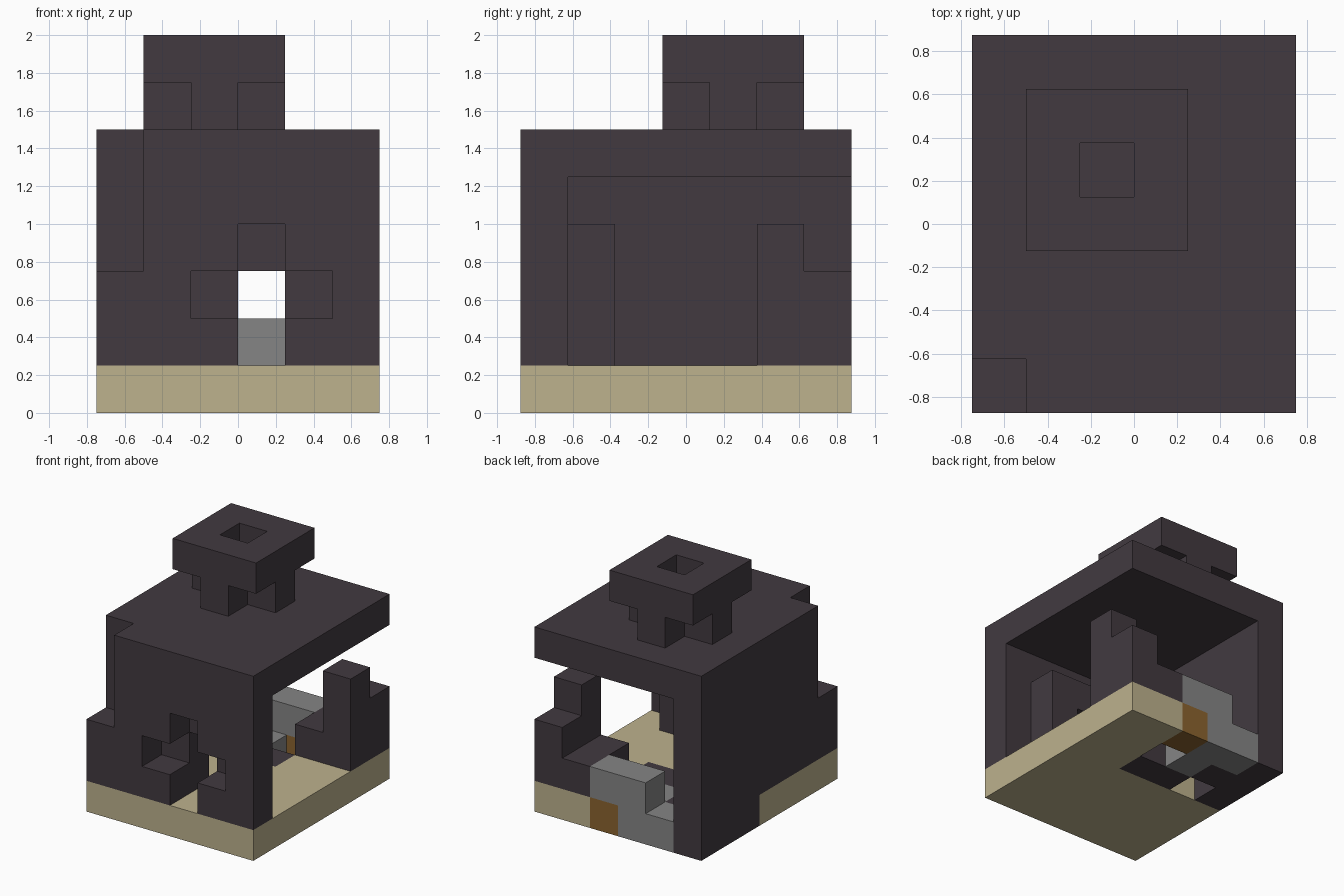
import bpy, bmesh
from itertools import product
from mathutils import Vector

cube = bpy.data.objects.get("Cube")
if cube:
    bpy.data.objects.remove(cube, do_unlink=True)

UNIT = 0.25
ORIGIN = Vector((-0.75, -0.875, 0))


def material(name, rgb):
    m = bpy.data.materials.new(name)
    m.use_nodes = True
    m.diffuse_color = (*rgb, 1)
    bsdf = next(n for n in m.node_tree.nodes if n.type == 'BSDF_PRINCIPLED')
    bsdf.inputs["Base Color"].default_value = (*rgb, 1)
    bsdf.inputs["Roughness"].default_value = 0.9
    return m


dark = material("dark_stone", (0.054, 0.042, 0.051))
sand = material("sand", (0.51, 0.445, 0.27))
grey = material("grey_stone", (0.235, 0.235, 0.235))
brown = material("brown_earth", (0.258, 0.127, 0.028))


def cells(boxes):
    """Unit cells inside boxes given as inclusive x, y, z ranges."""
    return {c for b in boxes
            for c in product(*(range(lo, hi + 1) for lo, hi in b))}


def blocks(name, mat, add, cut=()):
    """One clean block-built object: boxes added, boxes cut away."""
    solid = cells(add) - cells(cut)
    bm = bmesh.new()
    for cell in solid:
        for axis, side in product(range(3), (0, 1)):
            near = list(cell)
            near[axis] += 2 * side - 1
            if tuple(near) in solid:
                continue
            u, v = (axis + 1) % 3, (axis + 2) % 3
            ring = []
            for du, dv in ((0, 0), (1, 0), (1, 1), (0, 1)):
                p = Vector(cell)
                p[axis] += side
                p[u] += du
                p[v] += dv
                ring.append(bm.verts.new(ORIGIN + p * UNIT))
            bm.faces.new(ring if side else ring[::-1])
    bmesh.ops.remove_doubles(bm, verts=bm.verts, dist=0.001)
    bmesh.ops.dissolve_limit(bm, angle_limit=0.01, verts=bm.verts, edges=bm.edges)
    mesh = bpy.data.meshes.new(name)
    bm.to_mesh(mesh)
    bm.free()
    mesh.materials.append(mat)
    obj = bpy.data.objects.new(name, mesh)
    bpy.context.collection.objects.link(obj)
    return obj


W, D = (0, 5), (0, 6)   # full width and depth in cells


def at(i):
    return (i, i)


# Ground slab with its back corner left open
blocks("sand_floor", sand, [(W, D, at(0))], [((0, 3), (4, 6), at(0))])
blocks("dark_floor_patch", dark,
       [((2, 3), at(4), at(0)), (at(1), at(5), at(0))])

# Rubble and soil in the open back corner
blocks("grey_rubble", grey,
       [((1, 2), at(6), at(0)), (at(2), at(5), at(0)), ((2, 3), at(6), at(1))])
blocks("brown_soil", brown, [(at(3), at(6), at(0))])

# Side wall reaching the ground at the back, with a broken front corner
blocks("side_wall", dark,
       [(at(0), D, (1, 4)), (at(0), (4, 6), at(0))],
       [(at(0), at(0), (3, 4))])

# Front wall with a cross-shaped recess
blocks("front_wall", dark, [((1, 5), at(0), (1, 4))],
       [((2, 4), at(0), at(2)), (at(3), at(0), (1, 3))])

# Backing behind the recess, with a narrow opening
blocks("recess_backing", dark, [((2, 4), at(1), (1, 3))],
       [(at(3), at(1), (1, 2))])

# Ruined back corner, stepping down
blocks("broken_corner", dark,
       [((4, 5), (5, 6), at(1)), (at(5), (5, 6), at(2)), (at(5), at(5), at(3))])

# Flat roof, missing one corner block
blocks("roof", dark, [(W, D, at(5))], [(at(0), at(0), at(5))])

# Chimney: cross-shaped neck under a square hollow cap
blocks("chimney_neck", dark,
       [((1, 3), at(4), at(6)), (at(2), (3, 5), at(6))],
       [(at(2), at(4), at(6))])
blocks("chimney_cap", dark, [((1, 3), (3, 5), at(7))],
       [(at(2), at(4), at(7))])
